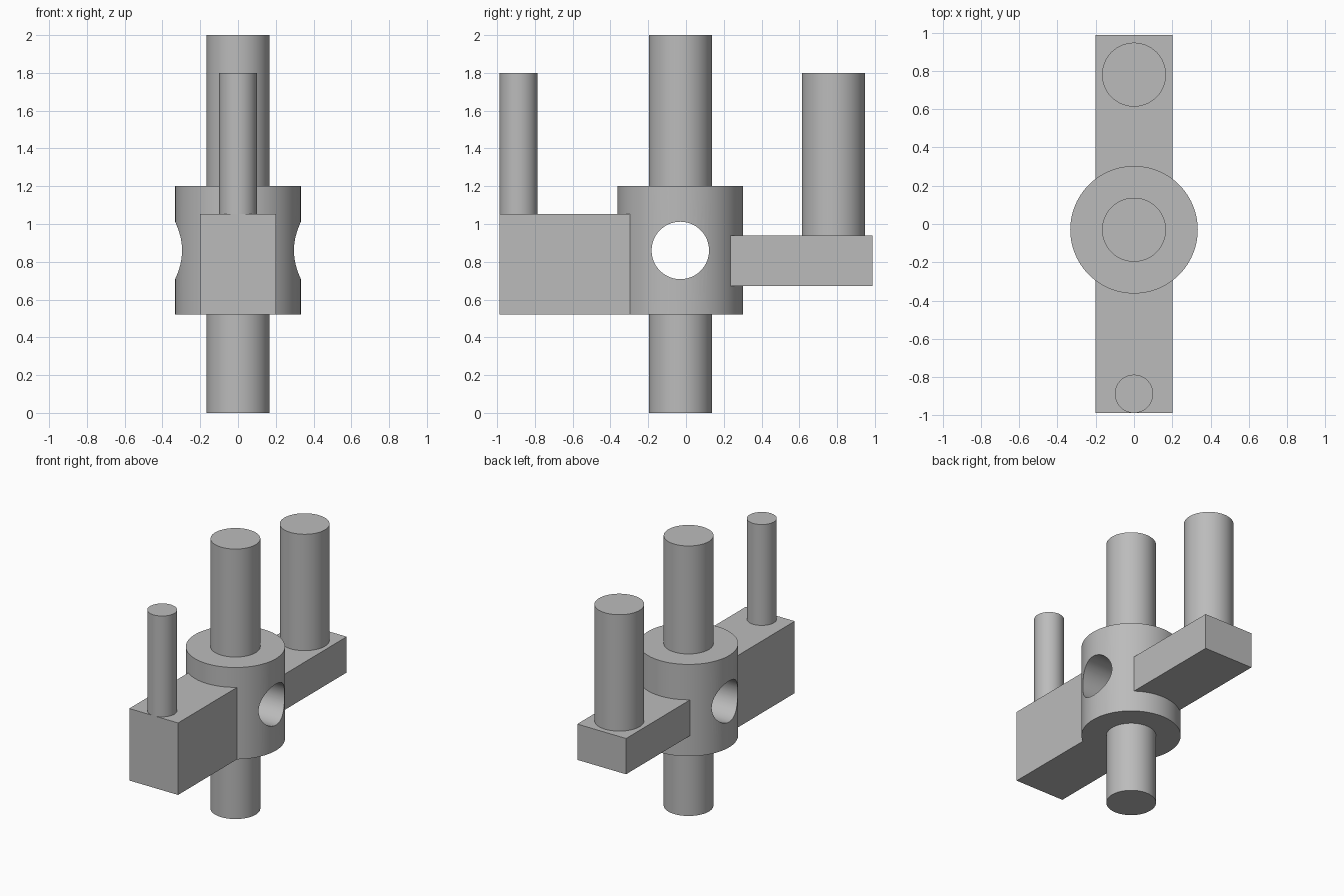
import bpy
import bmesh
import math
from mathutils import Matrix

cube = bpy.data.objects.get("Cube")
if cube:
    bpy.data.objects.remove(cube, do_unlink=True)

GREY = (0.5, 0.5, 0.5, 1.0)
steel = bpy.data.materials.new("plain grey")
steel.use_nodes = True
steel.diffuse_color = GREY
steel.node_tree.nodes["Principled BSDF"].inputs["Base Color"].default_value = GREY

SEGMENTS = 96
HUB_Y = -0.03


def finish(name, bm, smooth=True):
    bmesh.ops.recalc_face_normals(bm, faces=bm.faces)
    mesh = bpy.data.meshes.new(name)
    bm.to_mesh(mesh)
    bm.free()
    mesh.materials.append(steel)
    obj = bpy.data.objects.new(name, mesh)
    bpy.context.collection.objects.link(obj)
    if smooth:
        shade(obj)
    return obj


def shade(obj):
    bpy.ops.object.select_all(action="DESELECT")
    obj.select_set(True)
    bpy.context.view_layer.objects.active = obj
    bpy.ops.object.shade_smooth_by_angle(angle=math.radians(30))


def turned(name, profile, y):
    """Stack of rings (radius, z), capped at both ends."""
    bm = bmesh.new()
    rings = []
    for radius, z in profile:
        ring = bmesh.ops.create_circle(
            bm, segments=SEGMENTS, radius=radius,
            matrix=Matrix.Translation((0, y, z)))["verts"]
        rings.append(ring)
    for low, high in zip(rings, rings[1:]):
        for i in range(SEGMENTS):
            j = (i + 1) % SEGMENTS
            bm.faces.new((low[i], low[j], high[j], high[i]))
    bm.faces.new(rings[0])
    bm.faces.new(rings[-1])
    return finish(name, bm)


def block(name, half_width, y0, y1, z0, z1):
    bm = bmesh.new()
    size = Matrix.Diagonal((2 * half_width, y1 - y0, z1 - z0, 1))
    place = Matrix.Translation((0, (y0 + y1) / 2, (z0 + z1) / 2))
    bmesh.ops.create_cube(bm, size=1, matrix=place @ size)
    return finish(name, bm, smooth=False)


# Hub and shaft turned as one solid
hub = turned("hub_and_shaft", [
    (0.167, 0), (0.167, 0.52), (0.333, 0.52),
    (0.333, 1.2), (0.167, 1.2), (0.167, 2)], HUB_Y)

# Cross hole bored through the hub from side to side
bm = bmesh.new()
bmesh.ops.create_cone(
    bm, cap_ends=True, segments=SEGMENTS, radius1=0.152, radius2=0.152, depth=1,
    matrix=Matrix.Translation((0, HUB_Y, 0.86)) @ Matrix.Rotation(math.pi / 2, 4, "Y"))
cutter = finish("cross_hole_cutter", bm)
cutter.hide_render = True

bore = hub.modifiers.new("cross hole", "BOOLEAN")
bore.operation = "DIFFERENCE"
bore.solver = "EXACT"
bore.object = cutter
bpy.context.view_layer.objects.active = hub
bpy.ops.object.modifier_apply(modifier=bore.name)
bpy.data.objects.remove(cutter, do_unlink=True)
shade(hub)

# Arms reaching out of the hub
block("front_arm", 0.2, -0.987, -0.27, 0.52, 1.053)
block("back_arm", 0.2, 0.21, 0.987, 0.673, 0.938)

# Upright posts on the arms
turned("front_post", [(0.1, 1.053), (0.1, 1.8)], -0.887)
turned("back_post", [(0.167, 0.938), (0.167, 1.8)], 0.78)
